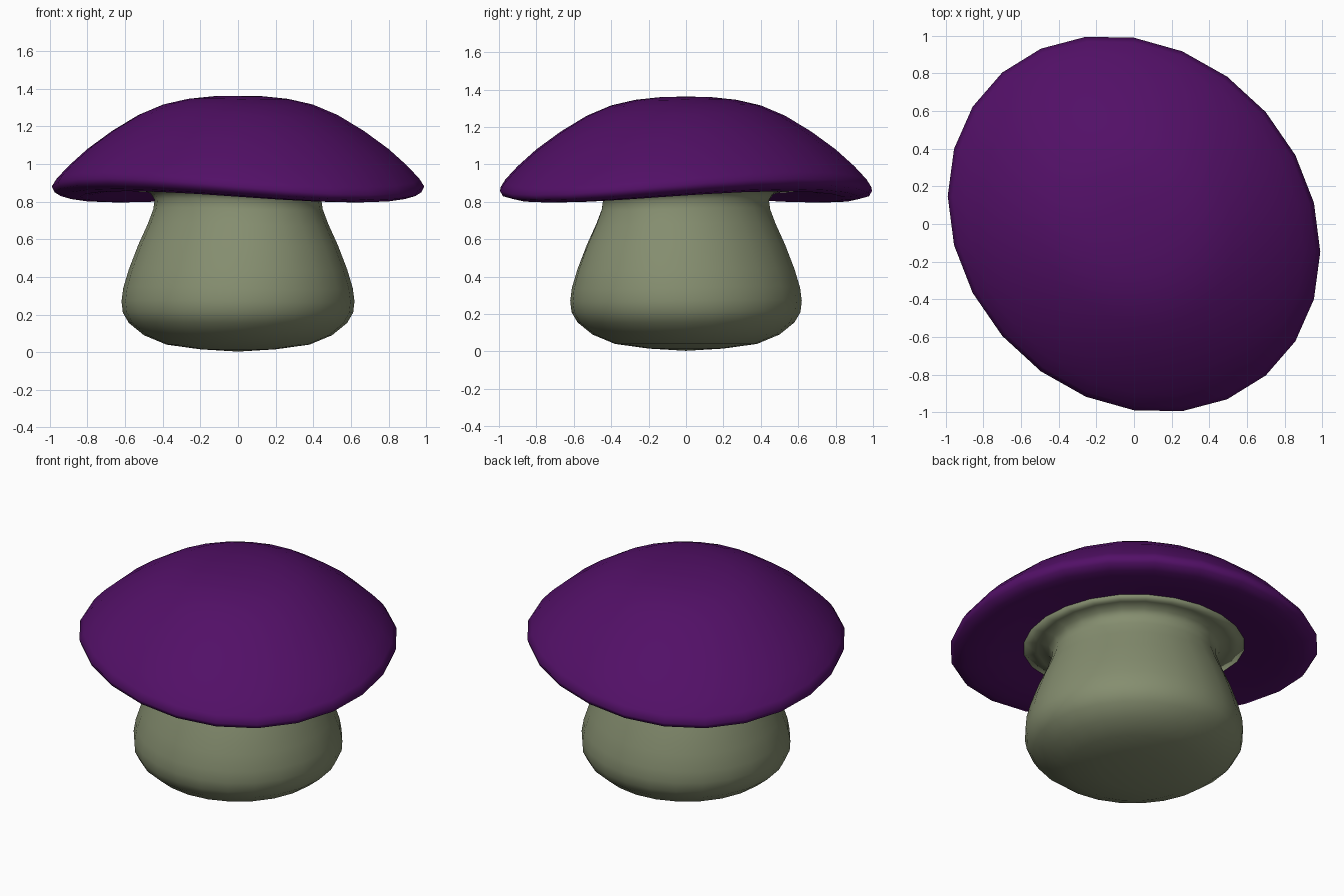
import bpy, bmesh, math

if "Cube" in bpy.data.objects:
    bpy.data.objects.remove(bpy.data.objects["Cube"])

SIDES = 24


def material(name, rgb):
    m = bpy.data.materials.new(name)
    m.diffuse_color = (*rgb, 1)
    m.use_nodes = True
    m.node_tree.nodes["Principled BSDF"].inputs["Base Color"].default_value = m.diffuse_color
    return m


def warp(x, y, z):
    # Slight skew growing with height, plus a saddle-shaped droop
    s = z / 0.88
    return x, y - 0.15 * x * min(s, 1), z + 0.09 * x * y * min(s, 1)


def lathe(name, profile, mat):
    # Revolve (radius, z) points; a radius of 0 becomes a single pole
    bm = bmesh.new()
    rings = []
    for r, z in profile:
        n = SIDES if r > 0 else 1
        rings.append([bm.verts.new(warp(r * math.cos(math.tau * k / n),
                                        r * math.sin(math.tau * k / n), z))
                      for k in range(n)])
    for a, b in zip(rings, rings[1:]):
        for k in range(SIDES):
            j = (k + 1) % SIDES
            quad = [a[k % len(a)], a[j % len(a)], b[j % len(b)], b[k % len(b)]]
            bm.faces.new(list(dict.fromkeys(quad)))
    bmesh.ops.recalc_face_normals(bm, faces=bm.faces)
    for f in bm.faces:
        f.smooth = True
    me = bpy.data.meshes.new(name)
    bm.to_mesh(me)
    bm.free()
    me.materials.append(mat)
    ob = bpy.data.objects.new(name, me)
    bpy.context.collection.objects.link(ob)
    return ob


# Stem: bulging base, narrow neck, collar flaring out under the cap
lathe("stem", [(0, 0.003), (0.2, 0.015), (0.38, 0.04), (0.5, 0.09), (0.58, 0.155),
               (0.612, 0.21), (0.619, 0.27), (0.61, 0.34), (0.58, 0.44),
               (0.53, 0.57), (0.48, 0.68), (0.45, 0.76), (0.443, 0.81),
               (0.465, 0.845), (0.52, 0.862), (0.6, 0.865), (0, 0.95)],
      material("stem_green", (0.235, 0.27, 0.16)))

# Cap: domed top, rounded rim, underside running in to the collar
lathe("cap", [(0, 1.362), (0.13, 1.36), (0.27, 1.345), (0.4, 1.315), (0.53, 1.26),
              (0.67, 1.175), (0.8, 1.08), (0.9, 0.99), (0.965, 0.92), (0.99, 0.88),
              (0.975, 0.85), (0.92, 0.832), (0.84, 0.826), (0.72, 0.842),
              (0.59, 0.866), (0, 0.96)],
      material("cap_purple", (0.085, 0.005, 0.135)))
